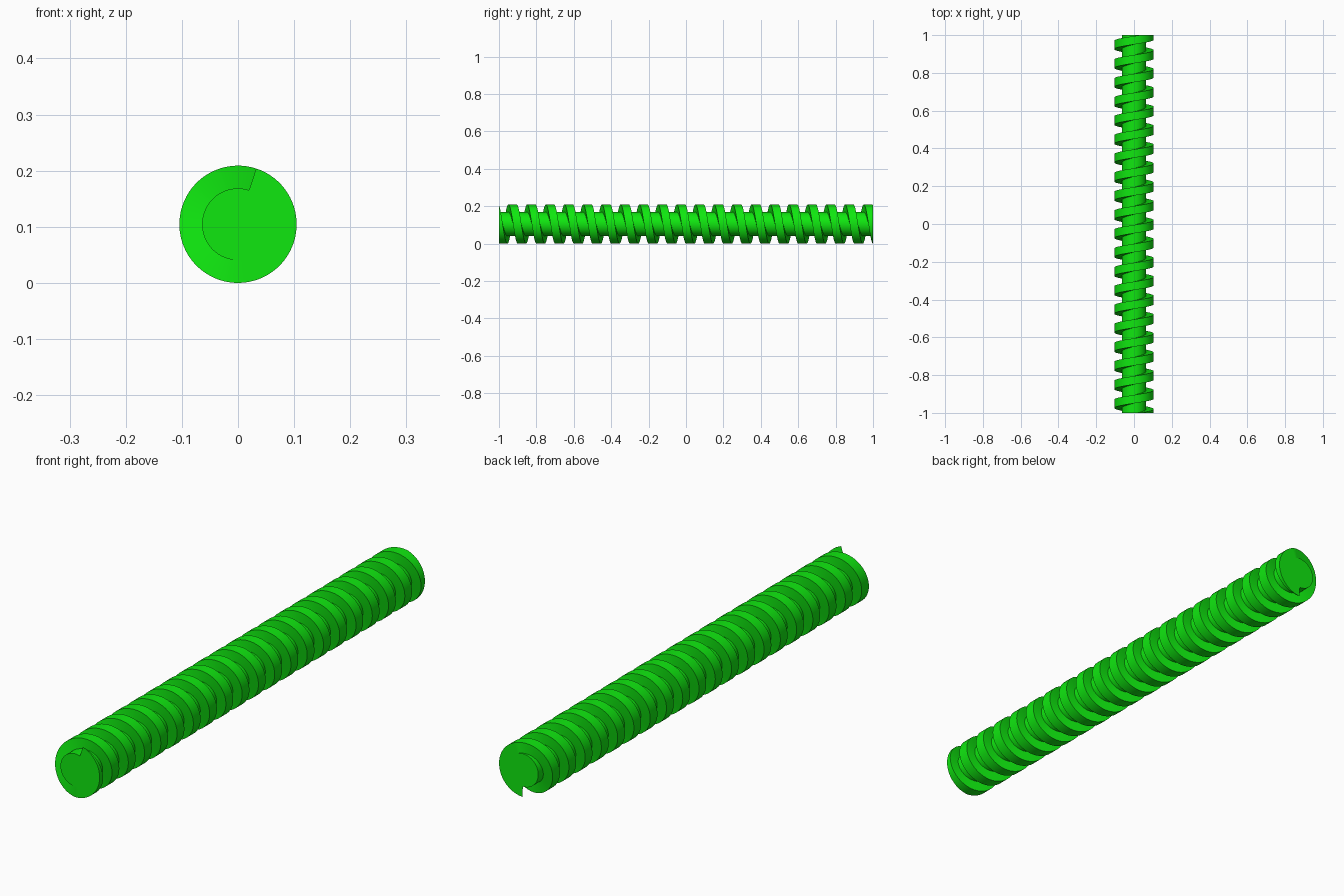
import bpy, bmesh
from math import cos, sin, radians, pi
from mathutils import Matrix

if "Cube" in bpy.data.objects:
    bpy.data.objects.remove(bpy.data.objects["Cube"])

HALF, PITCH = 1.0, 0.1            # rod half length, thread pitch
R_CORE, R_CREST = 0.064, 0.1045
ZC = R_CREST                      # axis height, crest touches the ground
STEPS = 72                        # segments per turn
LAND = 32                         # thread width in steps (32/72 of the pitch)
START = 72                        # degrees where the thread begins on the front end

green = bpy.data.materials.new("green")
green.diffuse_color = (0.005, 0.8, 0.005, 1)
green.use_nodes = True
green.node_tree.nodes["Principled BSDF"].inputs["Base Color"].default_value = green.diffuse_color


def finish(bm, name):
    bmesh.ops.recalc_face_normals(bm, faces=bm.faces[:])
    me = bpy.data.meshes.new(name)
    bm.to_mesh(me)
    bm.free()
    me.materials.append(green)
    ob = bpy.data.objects.new(name, me)
    bpy.context.collection.objects.link(ob)
    bpy.ops.object.select_all(action='DESELECT')
    ob.select_set(True)
    bpy.context.view_layer.objects.active = ob
    bpy.ops.object.shade_smooth_by_angle(angle=radians(30))
    return ob


# Core: plain rod along y
bm = bmesh.new()
bmesh.ops.create_cone(bm, cap_ends=True, segments=STEPS, radius1=R_CORE,
                      radius2=R_CORE, depth=2 * HALF)
bmesh.ops.rotate(bm, verts=bm.verts[:], matrix=Matrix.Rotation(pi / 2, 3, 'X'))
bmesh.ops.rotate(bm, verts=bm.verts[:], matrix=Matrix.Rotation(radians(-2), 3, 'Y'))
bmesh.ops.translate(bm, verts=bm.verts[:], vec=(0, 0, ZC))
finish(bm, "rod_core")

# Thread: square profile swept on a right-handed helix, flattened at both rod ends
bm = bmesh.new()
turns = round(2 * HALF / PITCH)
prev = None
for i in range(turns * STEPS + LAND + 1):
    a = radians(START - 360 / STEPS * i)
    back = -HALF + PITCH * i / STEPS
    front = back - PITCH * LAND / STEPS
    y0, y1 = (max(-HALF, min(HALF, y)) for y in (front, back))
    ring = [bm.verts.new((r * cos(a), y, ZC + r * sin(a)))
            for r, y in ((R_CORE - 0.002, y0), (R_CREST, y0),
                         (R_CREST, y1), (R_CORE - 0.002, y1))]
    if prev:
        for k in range(4):
            n = (k + 1) % 4
            bm.faces.new((prev[k], prev[n], ring[n], ring[k]))
    prev = ring
bmesh.ops.remove_doubles(bm, verts=bm.verts[:], dist=1e-5)  # close the wedge tips
finish(bm, "screw_thread")
